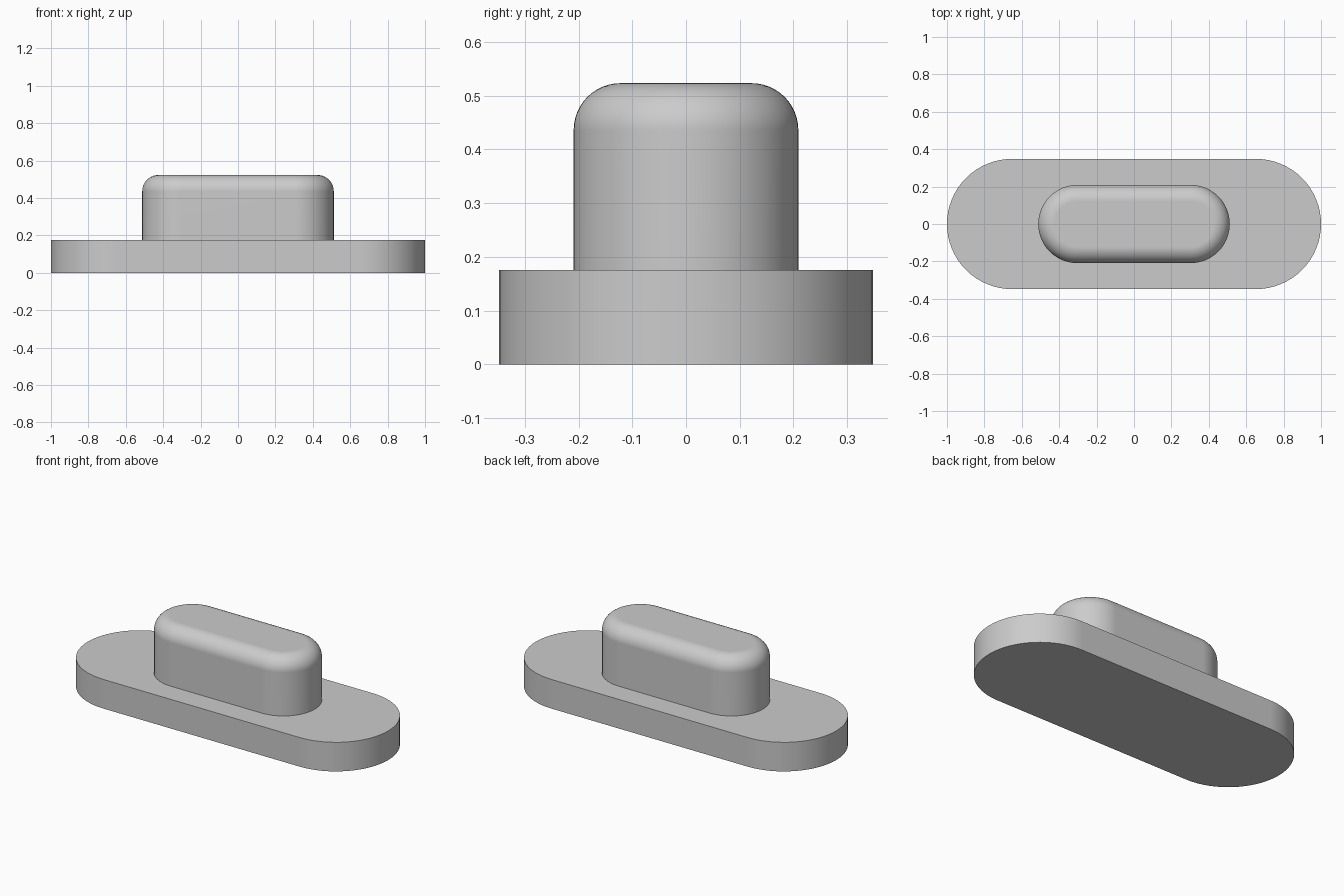
import bpy, bmesh
from math import sin, cos, pi, radians

cube = bpy.data.objects.get("Cube")
if cube:
    bpy.data.objects.remove(cube, do_unlink=True)

grey = bpy.data.materials.new("light grey")
grey.use_nodes = True
colour = (0.6, 0.6, 0.6, 1)
grey.diffuse_color = colour
grey.node_tree.nodes["Principled BSDF"].inputs["Base Color"].default_value = colour


def slot_outline(straight, radius, steps=32):
    """Rounded-end outline: two half circles joined by straight sides."""
    points = []
    for side in (1, -1):
        for i in range(steps + 1):
            a = -pi / 2 + pi * i / steps
            points.append((side * (straight + radius * cos(a)), side * radius * sin(a)))
    return points


def slot_body(name, half_length, radius, bottom, top, fillet=0.0, fillet_steps=12):
    """Stacked slot outlines, with an optional rounded top edge."""
    straight = half_length - radius
    levels = [(radius, bottom)]
    if fillet:
        for i in range(fillet_steps + 1):
            a = pi / 2 * i / fillet_steps
            levels.append((radius - fillet * (1 - cos(a)), top - fillet * (1 - sin(a))))
    else:
        levels.append((radius, top))

    bm = bmesh.new()
    rings = [[bm.verts.new((x, y, z)) for x, y in slot_outline(straight, r)] for r, z in levels]
    for low, high in zip(rings, rings[1:]):
        for i in range(len(low)):
            j = (i + 1) % len(low)
            bm.faces.new((low[i], low[j], high[j], high[i]))
    bm.faces.new(rings[-1])
    bm.faces.new(rings[0][::-1])
    bmesh.ops.recalc_face_normals(bm, faces=bm.faces)

    mesh = bpy.data.meshes.new(name)
    bm.to_mesh(mesh)
    bm.free()
    mesh.materials.append(grey)
    mesh.shade_smooth()
    mesh.set_sharp_from_angle(angle=radians(30))
    obj = bpy.data.objects.new(name, mesh)
    bpy.context.collection.objects.link(obj)
    # Keep the flat faces flat beside the rounded edges
    weighted = obj.modifiers.new("weighted normals", "WEIGHTED_NORMAL")
    weighted.keep_sharp = True
    return obj


# Flat base plate
slot_body("base_plate", 1.0, 0.348, 0.0, 0.175)
# Raised block with a rounded top edge, sunk slightly into the plate
slot_body("raised_block", 0.512, 0.209, 0.165, 0.523, fillet=0.087)
